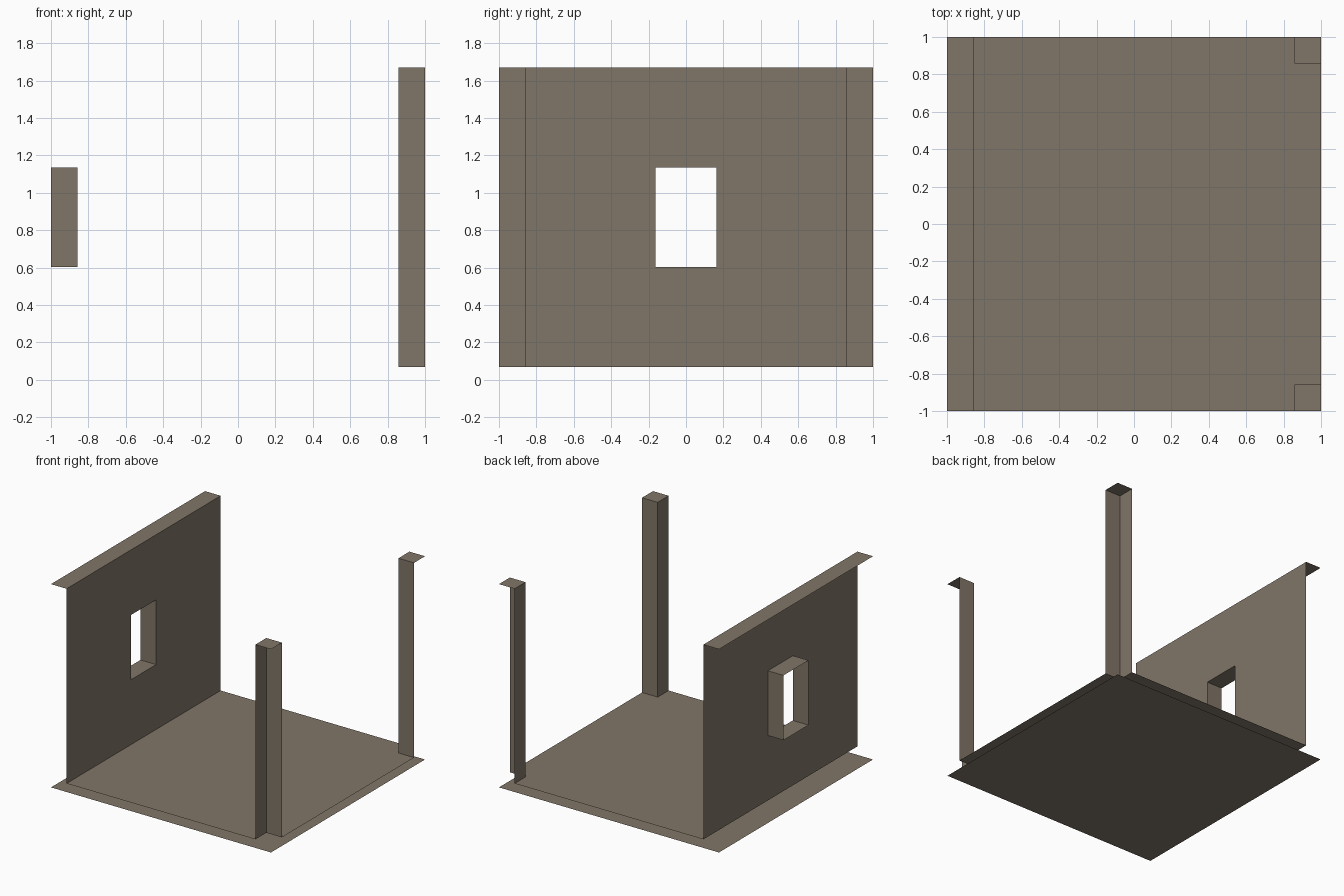
import bpy
from mathutils import Vector

if "Cube" in bpy.data.objects:
    bpy.data.objects.remove(bpy.data.objects["Cube"])

# Main dimensions
T = 0.858            # inner plane of wall and posts
Z0, Z1 = 0.07, 1.67  # floor top, wall top
WY, WZ0, WZ1 = 0.162, 0.603, 1.135  # window half width, sill, head

stone = bpy.data.materials.new("taupe_stone")
stone.diffuse_color = (0.22, 0.18, 0.14, 1)
stone.use_nodes = True
stone.node_tree.nodes["Principled BSDF"].inputs["Base Color"].default_value = stone.diffuse_color


def sheet(name, faces):
    """Open shell object; each face is (points, facing direction)."""
    verts, polys = [], []
    for pts, facing in faces:
        pts = [Vector(p) for p in pts]
        area = Vector((0, 0, 0))
        for a, b in zip(pts, pts[1:] + pts[:1]):
            area += a.cross(b)
        if area.dot(Vector(facing)) < 0:
            pts.reverse()
        polys.append(range(len(verts), len(verts) + len(pts)))
        verts += pts
    mesh = bpy.data.meshes.new(name)
    mesh.from_pydata(verts, [], [list(p) for p in polys])
    mesh.materials.append(stone)
    obj = bpy.data.objects.new(name, mesh)
    bpy.context.collection.objects.link(obj)
    return obj


def flat(x0, x1, y0, y1, z):
    return [(x0, y0, z), (x1, y0, z), (x1, y1, z), (x0, y1, z)]


def across_x(x, y0, y1, z0, z1):
    return [(x, y0, z0), (x, y1, z0), (x, y1, z1), (x, y0, z1)]


def across_y(y, x0, x1, z0, z1):
    return [(x0, y, z0), (x1, y, z0), (x1, y, z1), (x0, y, z1)]


# Floor underside and notched floor top
sheet("floor_underside", [(flat(-1, 1, -1, 1, 0), (0, 0, -1))])
half = [(-T, -1), (T, -1), (T, -T), (1, -T)]
outline = half + [(x, -y) for x, y in reversed(half)]
sheet("floor_top", [([(x, y, Z0) for x, y in outline], (0, 0, 1))])

# Inner wall face around the window opening
spans = [(-1, -WY, Z0, Z1), (WY, 1, Z0, Z1),
         (-WY, WY, Z0, WZ0), (-WY, WY, WZ1, Z1)]
sheet("wall_inner_face", [(across_x(-T, *s), (1, 0, 0)) for s in spans])
sheet("wall_top", [(flat(-1, -T, -1, 1, Z1), (0, 0, 1))])

# Window reveal facing the opening
sheet("window_reveal", [
    (flat(-1, -T, -WY, WY, WZ0), (0, 0, 1)),
    (flat(-1, -T, -WY, WY, WZ1), (0, 0, -1)),
    (across_y(-WY, -1, -T, WZ0, WZ1), (0, 1, 0)),
    (across_y(WY, -1, -T, WZ0, WZ1), (0, -1, 0))])

# Corner posts: two inward faces and a cap each
for name, s in (("front_post", -1), ("back_post", 1)):
    sheet(name, [
        (across_x(T, s * T, s, Z0, Z1), (-1, 0, 0)),
        (across_y(s * T, T, 1, Z0, Z1), (0, -s, 0)),
        (flat(T, 1, s * T, s, Z1), (0, 0, 1))])
